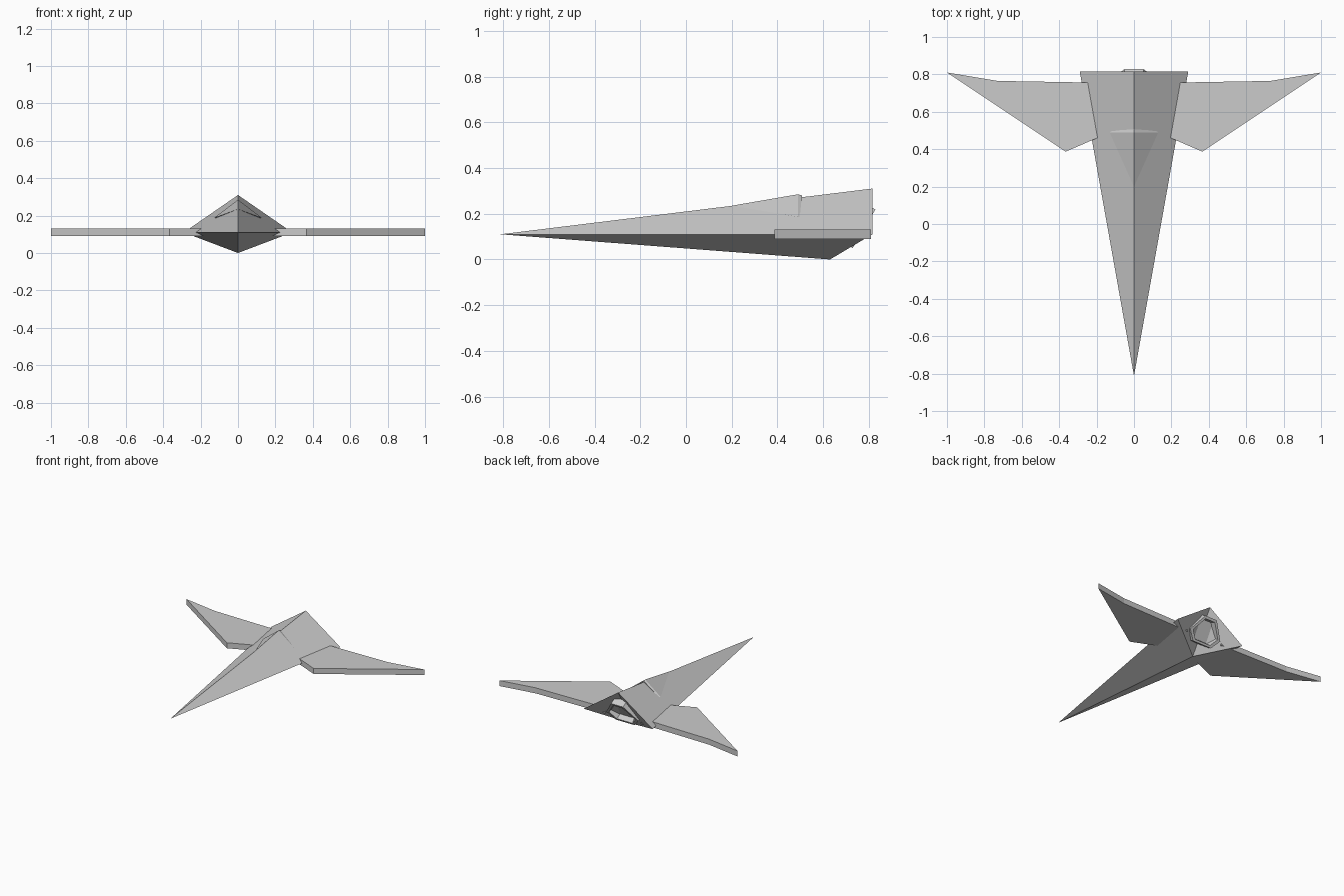
import bpy, bmesh
from mathutils import Vector

if "Cube" in bpy.data.objects:
    bpy.data.objects.remove(bpy.data.objects["Cube"])


def mesh_object(name, verts, faces):
    bm = bmesh.new()
    vs = [bm.verts.new(v) for v in verts]
    for f in faces:
        bm.faces.new([vs[i] for i in f])
    bmesh.ops.recalc_face_normals(bm, faces=bm.faces)
    me = bpy.data.meshes.new(name)
    bm.to_mesh(me)
    bm.free()
    ob = bpy.data.objects.new(name, me)
    bpy.context.collection.objects.link(ob)
    return ob


def loft(name, rings):
    """Join equal-length closed rings, capping both ends."""
    n = len(rings[0])
    verts = [v for r in rings for v in r]
    faces = [(k * n + i, k * n + (i + 1) % n, (k + 1) * n + (i + 1) % n, (k + 1) * n + i)
             for k in range(len(rings) - 1) for i in range(n)]
    faces += [tuple(range(n)), tuple(range(len(verts) - n, len(verts)))]
    return mesh_object(name, verts, faces)


# Dart-shaped fuselage, tail folded inward along ridge-to-keel line
mesh_object("fuselage",
            [(0, -0.812, 0.11), (0, 0.815, 0.31), (0.29, 0.815, 0.11),
             (0, 0.63, 0), (-0.29, 0.815, 0.11)],
            [(0, 1, 2), (0, 2, 3), (0, 3, 4), (0, 4, 1), (1, 3, 2), (1, 4, 3)])

# Swept flat wings, roots buried in the fuselage
plan = [(0.15, 0.48), (0.365, 0.387), (1, 0.81), (0.73, 0.765), (0.28, 0.757), (0.15, 0.755)]
for side, s in (("right", 1), ("left", -1)):
    loft(side + "_wing", [[(s * x, y, z) for x, y in plan] for z in (0.09, 0.132)])

# Canopy wedge with a slim bowed rear rim
mesh_object("canopy",
            [(0, 0.2, 0.235), (0, 0.49, 0.285), (0.13, 0.49, 0.186), (-0.13, 0.49, 0.186),
             (0, 0.507, 0.28), (0.12, 0.498, 0.186), (-0.12, 0.498, 0.186)],
            [(0, 1, 2), (0, 3, 1), (0, 2, 3), (1, 4, 5, 2), (1, 3, 6, 4),
             (2, 5, 6, 3), (4, 6, 5)])

# Hollow engine nozzle, facing back and slightly down
outline = [(-0.08, -0.09), (0.08, -0.09), (0.135, -0.02), (0.05, 0.105), (-0.05, 0.105), (-0.135, -0.02)]
up, out = Vector((0, 0.51, 0.86)), Vector((0, 0.86, -0.51))
centre = Vector((0, 0.775, 0.128))


def nozzle_ring(scale, depth):
    return [centre + Vector((x * scale, 0, 0)) + up * (v * scale) + out * depth for x, v in outline]


loft("engine_nozzle", [nozzle_ring(1, -0.055), nozzle_ring(1, 0),
                       nozzle_ring(0.82, 0), nozzle_ring(0.75, -0.04)])
